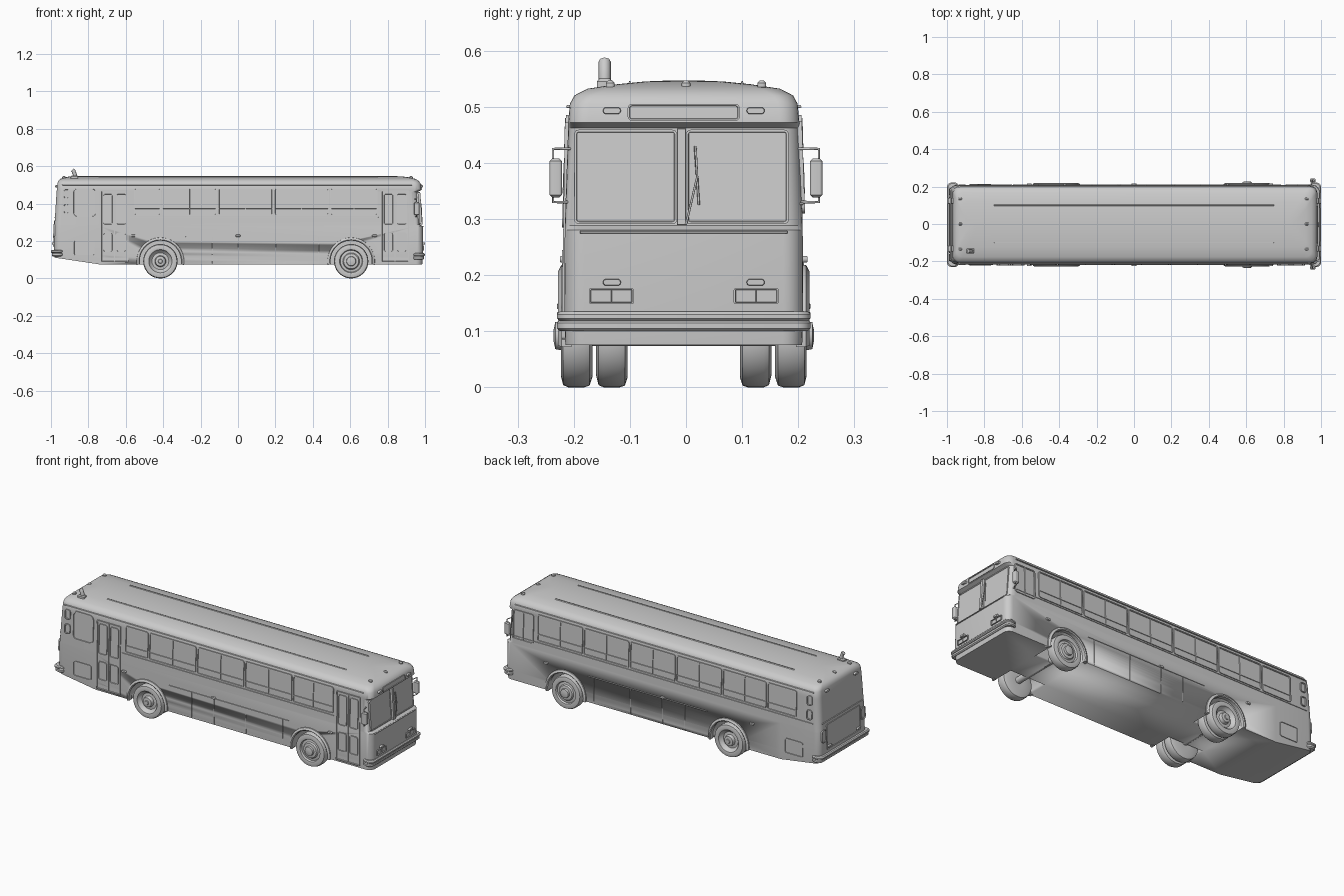
import bpy, bmesh
from math import sin, cos, pi, radians

cube = bpy.data.objects.get("Cube")
if cube:
    bpy.data.objects.remove(cube)

CY = -0.004      # body centre line
FLOOR = 0.075
AXLES = {"rear": -0.415, "front": 0.605}
WHEEL_Z = 0.092

# height, half width, rear x, front x of the body shell
LEVELS = [(FLOOR, .211, -.98, .985), (.13, .213, -.985, .99), (.28, .212, -.982, .988),
          (.288, .212, -.981, .972), (.462, .206, -.97, .96), (.472, .206, -.969, .98),
          (.505, .203, -.966, .977), (.52, .195, -.962, .968), (.532, .172, -.95, .95),
          (.54, .12, -.93, .92), (.545, .07, -.9, .88), (.547, .02, -.86, .84)]


def finish(bm, name, angle=35):
    bmesh.ops.recalc_face_normals(bm, faces=bm.faces)
    mesh = bpy.data.meshes.new(name)
    bm.to_mesh(mesh)
    bm.free()
    ob = bpy.data.objects.new(name, mesh)
    bpy.context.collection.objects.link(ob)
    bpy.ops.object.select_all(action='DESELECT')
    bpy.context.view_layer.objects.active = ob
    ob.select_set(True)
    bpy.ops.object.shade_smooth_by_angle(angle=radians(angle))
    return ob


def loft(bm, loops, start=True, end=True):
    rings = [[bm.verts.new(p) for p in loop] for loop in loops]
    n = len(rings[0])
    for a, b in zip(rings, rings[1:]):
        for i in range(n):
            j = (i + 1) % n
            bm.faces.new((a[i], a[j], b[j], b[i]))
    if start:
        bm.faces.new(rings[0])
    if end:
        bm.faces.new(rings[-1])


def rounded(u0, u1, v0, v1, r, n=4):
    r = max(min(r, (u1 - u0) * .49, (v1 - v0) * .49), .0002)
    centres = [(u1 - r, v1 - r), (u0 + r, v1 - r), (u0 + r, v0 + r), (u1 - r, v0 + r)]
    return [(cu + r * cos((k + i / n) * pi / 2), cv + r * sin((k + i / n) * pi / 2))
            for k, (cu, cv) in enumerate(centres) for i in range(n + 1)]


def shell(z, column):
    for a, b in zip(LEVELS, LEVELS[1:]):
        if z <= b[0]:
            t = max(0, (z - a[0]) / (b[0] - a[0]))
            return a[column] + t * (b[column] - a[column])
    return LEVELS[-1][column]


def place(face, u, v, d):
    """Point on a body face: u along it, v up, d outwards."""
    if face in ("left", "right"):
        s = 1 if face == "left" else -1
        return (u, CY + s * (shell(v, 1) + d), v)
    if face == "front":
        return (shell(v, 3) + d, CY + u, v)
    return (shell(v, 2) - d, CY + u, v)


def steps(name, face, rect, r, profile):
    """Rounded rectangle built from (inset, depth) steps."""
    u0, u1, v0, v1 = rect
    bm = bmesh.new()
    loft(bm, [[place(face, u, v, d) for u, v in
               rounded(u0 + t, u1 - t, v0 + t, v1 - t, r - t)] for t, d in profile])
    return finish(bm, name)


def frame(name, face, rect, t=.006, d=.005, r=.012):
    steps(name, face, rect, r, [(0, -.006), (0, d), (t, d), (t + .001, .001)])


def pad(name, face, rect, d=.004, r=.001):
    e = min(.002, d / 2)
    steps(name, face, rect, r, [(0, -.006), (0, d - e), (e / 2, d)])


def tube(name, points, radius):
    cu = bpy.data.curves.new(name, 'CURVE')
    cu.dimensions = '3D'
    cu.bevel_depth = radius
    cu.bevel_resolution = 2
    cu.use_fill_caps = True
    sp = cu.splines.new('POLY')
    sp.points.add(len(points) - 1)
    for p, co in zip(sp.points, points):
        p.co = (*co, 1)
    ob = bpy.data.objects.new(name, cu)
    bpy.context.collection.objects.link(ob)


def lathe(name, x, y, z, s, profile, n=36):
    bm = bmesh.new()
    loft(bm, [[(x + r * cos(2 * pi * i / n), y + s * h, z + r * sin(2 * pi * i / n))
               for i in range(n)] for r, h in profile])
    return finish(bm, name)


def block(name, x0, x1, y0, y1, z0, z1, r=.005):
    bm = bmesh.new()
    e = min(.005, (z1 - z0) / 3)
    loft(bm, [[(x, y, z) for x, y in rounded(x0 + t, x1 - t, y0 + t, y1 - t, r)]
              for z, t in ((z0, e), (z0 + e, 0), (z1 - e, 0), (z1, e))])
    return finish(bm, name)


# Body shell, with the tail rising behind the rear door
bm = bmesh.new()
loft(bm, [[(x, CY + y, z) for x, y in rounded(xr, xf, -w, w, .035, 6)]
          for z, w, xr, xf in LEVELS])
bmesh.ops.bisect_plane(bm, geom=bm.verts[:] + bm.edges[:] + bm.faces[:],
                       plane_co=(-.74, 0, 0), plane_no=(1, 0, 0))
for v in bm.verts:
    if v.co.z < FLOOR + .01 and v.co.x < -.74:
        v.co.z += (-.74 - v.co.x) * .15
body = finish(bm, "body")

# Wheels, wheel wells and arches
TYRE = [(.03, 0), (.074, 0), (.089, .005), (.092, .014), (.092, .043), (.088, .052),
        (.072, .056), (.062, .054), (.058, .044)]
HUBS = {"front": [(.045, .046), (.04, .054), (.026, .056), (.024, .066), (.01, .069)],
        "rear": [(.045, .034), (.03, .036), (.026, .054), (.012, .056), (.01, .06)]}
for axle, x in AXLES.items():
    for side, s in (("left", 1), ("right", -1)):
        cutter = lathe("well_cutter", x, CY, WHEEL_Z, s, [(.112, .09), (.112, .3)])
        mod = body.modifiers.new("well", 'BOOLEAN')
        mod.operation = 'DIFFERENCE'
        mod.object = cutter
        bpy.context.view_layer.objects.active = body
        bpy.ops.object.modifier_apply(modifier=mod.name)
        bpy.data.objects.remove(cutter)
        lathe(f"{axle}_{side}_wheel", x, CY + s * .163, WHEEL_Z, s, TYRE + HUBS[axle])
        if axle == "rear":
            lathe(f"rear_{side}_inner_wheel", x, CY + s * .1, WHEEL_Z, s, TYRE)
        bm = bmesh.new()
        arcs = [radians(-9 + 198 * i / 28) for i in range(29)]
        loft(bm, [[(x + r * cos(a), CY + s * y, WHEEL_Z + r * sin(a)) for r, y in
                   ((.11, .2), (.11, .22), (.115, .224), (.126, .218), (.128, .2))]
                  for a in arcs])
        finish(bm, f"{axle}_{side}_arch")
    lathe(f"{axle}_axle", x, CY - .17, WHEEL_Z, 1, [(.018, 0), (.018, .34)], 16)

# Side windows: each bay has a frame, a middle bar and a transom
BAYS = {"right": [-.56, -.41, -.11, .19, .49, .75],
        "left": [-.84, -.65, -.37, -.08, .21, .5, .79]}
for side, edges in BAYS.items():
    for i, (a, b) in enumerate(zip(edges, edges[1:])):
        frame(f"{side}_window_{i}", side, (a + .003, b - .003, .335, .485))
        pad(f"{side}_transom_{i}", side, (a + .008, b - .008, .372, .377))
        if b - a > .2:
            m = (a + b) / 2
            pad(f"{side}_window_bar_{i}", side, (m - .003, m + .003, .34, .48))
frame("driver_window", "left", (.81, .94, .31, .475))
pad("driver_window_bar", "left", (.872, .878, .315, .47))
frame("right_rear_window", "right", (-.885, -.755, .325, .485), r=.025)

# Passenger doors, two leaves with an upper and lower pane
for name, x0, x1 in (("rear_door", -.735, -.585), ("front_door", .765, .915)):
    frame(name, "right", (x0, x1, .085, .472), d=.006, r=.006)
    mid = (x0 + x1) / 2
    pad(name + "_seal", "right", (mid - .003, mid + .003, .09, .465), .005)
    for k, a in enumerate((x0 + .012, mid + .008)):
        for part, z0, z1 in (("lower", .14, .245), ("upper", .285, .455)):
            frame(f"{name}_{part}_pane_{k}", "right", (a, a + .055, z0, z1), .004)

# Side trim, seams, markers and engine grilles
for side in ("left", "right"):
    end = .95 if side == "left" else .75
    pad(side + "_gutter", side, (-.94, .93, .498, .503), .006)
    for k, (a, b) in enumerate(((-.575, end),) if side == "right" else ((-.94, end),)):
        pad(side + "_belt_rail", side, (a, b, .325, .329), .003)
    pad(side + "_skirt_rail", side, (-.28, .47, .222, .225), .003)
    for k, x in enumerate((-.14, 0, .2, .43)):
        pad(f"{side}_skirt_seam_{k}", side, (x, x + .003, .08, .222), .002)
    for k, x in enumerate((-.56, 0, .73)):
        pad(f"{side}_marker_{k}", side, (x - .013, x + .013, .222, .234), .008, .006)
    frame(side + "_engine_grille", side, (-.88, -.765, .12, .205), .004, .004)
    for k, z in enumerate((.345, .425)):
        frame(f"{side}_vent_{k}", side, (-.935, -.9, z, z + .055), .005, .006)

# Front face
for k, (a, b) in enumerate(((-.195, -.012), (.004, .187))):
    frame(f"windscreen_{k}", "front", (a, b, .291, .459), .004, .003, .008)
pad("windscreen_pillar", "front", (-.012, .004, .289, .461), .014)
pad("front_belt_rail", "front", (-.185, .185, .274, .279), .005)
frame("destination_sign", "front", (-.1, .1, .475, .505), .003, .004, .008)
tube("wiper", [(.985, .0, .29), (.981, .02, .375), (.974, .017, .43)], .002)
tube("wiper_blade", [(.978, .023, .325), (.971, .016, .43)], .002)
for side, s in (("left", 1), ("right", -1)):
    for end in ("front", "rear"):
        for level, z in (("upper", .493), ("lower", .187)):
            u = s * .128
            pad(f"{end}_{side}_{level}_signal", end, (u - .016, u + .016, z - .006, z + .006),
                .01, .006)
    u = s * .129
    frame(f"{side}_headlight", "front", (u - .04, u + .04, .148, .177), .003, .006, .004)
    pad(f"{side}_headlight_divider", "front", (u - .001, u + .001, .15, .175))
    frame(f"{side}_tail_light", "rear", (s * .175 - .018, s * .175 + .018, .22, .29), .004)
    # Mirrors
    y = s * .213
    tube(side + "_mirror_arm", [(.935, s * .195, .425), (.95, y, .425), (.955, s * .237, .425),
                                (.955, s * .237, .33), (.95, y, .33), (.935, s * .2, .33)], .0025)
    block(side + "_mirror", .942, .97, s * .232 - .011, s * .232 + .011, .338, .408)

# Rear face
frame("engine_door", "rear", (-.15, .15, .17, .31), .004, .004, .006)
pad("rear_belt_rail", "rear", (-.185, .185, .325, .329), .004)

# Bumpers, each made of two rolled bars
for k, (z0, z1, reach) in enumerate(((.1, .12, .995), (.118, .135, 1.0))):
    block(f"front_bumper_{k}", .935, reach, CY - .226, CY + .226, z0, z1, .025)
    block(f"rear_bumper_{k}", -reach, -.935, CY - .226, CY + .226, z0 + .018, z1 + .018, .025)

# Roof strips, clearance lights and exhaust
for side, y in (("left", .1), ("right", -.1)):
    block(side + "_roof_strip", -.75, .75, y - .004, y + .004, .53, .546, .002)
for k, y in enumerate((-.135, 0, .135)):
    for end, x in (("rear", -.93), ("front", .925)):
        block(f"{end}_roof_light_{k}", x - .01, x + .01, y - .008, y + .008, .53, .547, .006)
block("exhaust_base", -.895, -.855, -.159, -.131, .525, .55)
tube("exhaust_pipe", [(-.872, -.145, .53), (-.872, -.145, .555), (-.88, -.145, .575),
                      (-.885, -.145, .58)], .011)
